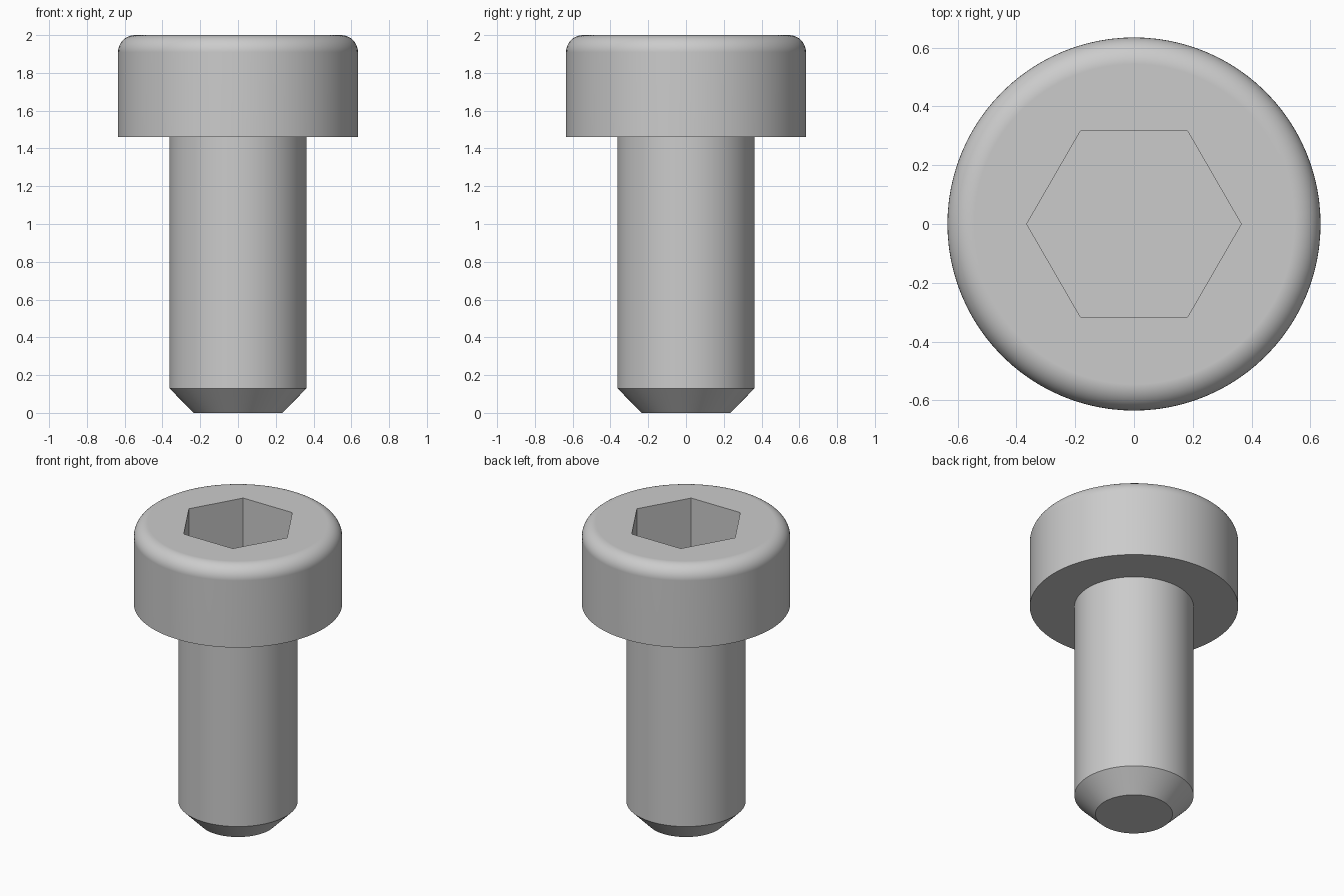
import bpy
import bmesh
import math
from mathutils import Matrix, Vector

cube = bpy.data.objects.get("Cube")
if cube:
    bpy.data.objects.remove(cube, do_unlink=True)

SEGMENTS = 96
HEAD_R, SHANK_R, TIP_R = 0.635, 0.363, 0.235
TOP, HEAD_BASE, CHAMFER, FILLET = 2.0, 1.46, 0.13, 0.09
HEX_R, HEX_DEPTH = 0.365, 0.38

steel = bpy.data.materials.new("grey steel")
steel.use_nodes = True
grey = (0.6, 0.6, 0.6, 1)
steel.diffuse_color = grey
steel.node_tree.nodes["Principled BSDF"].inputs["Base Color"].default_value = grey


def add_object(name, bm):
    bmesh.ops.recalc_face_normals(bm, faces=bm.faces)
    mesh = bpy.data.meshes.new(name)
    bm.to_mesh(mesh)
    bm.free()
    mesh.materials.append(steel)
    obj = bpy.data.objects.new(name, mesh)
    bpy.context.collection.objects.link(obj)
    return obj


def lathe(name, profile):
    """Revolve (radius, height) points about z and cap both ends."""
    bm = bmesh.new()
    rings = []
    for r, z in profile:
        ring = bmesh.ops.create_circle(bm, segments=SEGMENTS, radius=r,
                                       matrix=Matrix.Translation((0, 0, z)))
        rings.append(ring["verts"])
    for low, high in zip(rings, rings[1:]):
        for i in range(SEGMENTS):
            j = (i + 1) % SEGMENTS
            bm.faces.new((low[i], low[j], high[j], high[i]))
    bm.faces.new(rings[0])
    bm.faces.new(rings[-1])
    return add_object(name, bm)


# Bolt body: chamfered tip, shank, and head with a rounded top rim
profile = [(TIP_R, 0), (SHANK_R, CHAMFER), (SHANK_R, HEAD_BASE), (HEAD_R, HEAD_BASE)]
for i in range(11):
    a = math.pi / 2 * i / 10
    profile.append((HEAD_R - FILLET + FILLET * math.cos(a),
                    TOP - FILLET + FILLET * math.sin(a)))
bolt = lathe("socket_head_bolt", profile)

# Hexagonal cutter for the key socket, with corners on the x axis
bm = bmesh.new()
corners = [Vector((HEX_R * math.cos(math.pi * i / 3),
                   HEX_R * math.sin(math.pi * i / 3), TOP - HEX_DEPTH)) for i in range(6)]
base = bm.faces.new([bm.verts.new(c) for c in corners])
wall = bmesh.ops.extrude_face_region(bm, geom=[base])
bmesh.ops.translate(bm, vec=(0, 0, HEX_DEPTH + 0.2),
                    verts=[g for g in wall["geom"] if isinstance(g, bmesh.types.BMVert)])
cutter = add_object("hex_socket_cutter", bm)

# Cut the socket into the mesh, then drop the cutter
cut = bolt.modifiers.new("hex_socket", "BOOLEAN")
cut.operation = "DIFFERENCE"
cut.solver = "EXACT"
cut.object = cutter
bpy.ops.object.select_all(action="DESELECT")
bolt.select_set(True)
bpy.context.view_layer.objects.active = bolt
bpy.ops.object.modifier_apply(modifier=cut.name)
bpy.data.objects.remove(cutter, do_unlink=True)

# Smooth the round surfaces and keep the flat ones flat
bpy.ops.object.shade_smooth_by_angle(angle=math.radians(30))
weighted = bolt.modifiers.new("flat_caps", "WEIGHTED_NORMAL")
weighted.keep_sharp = True
